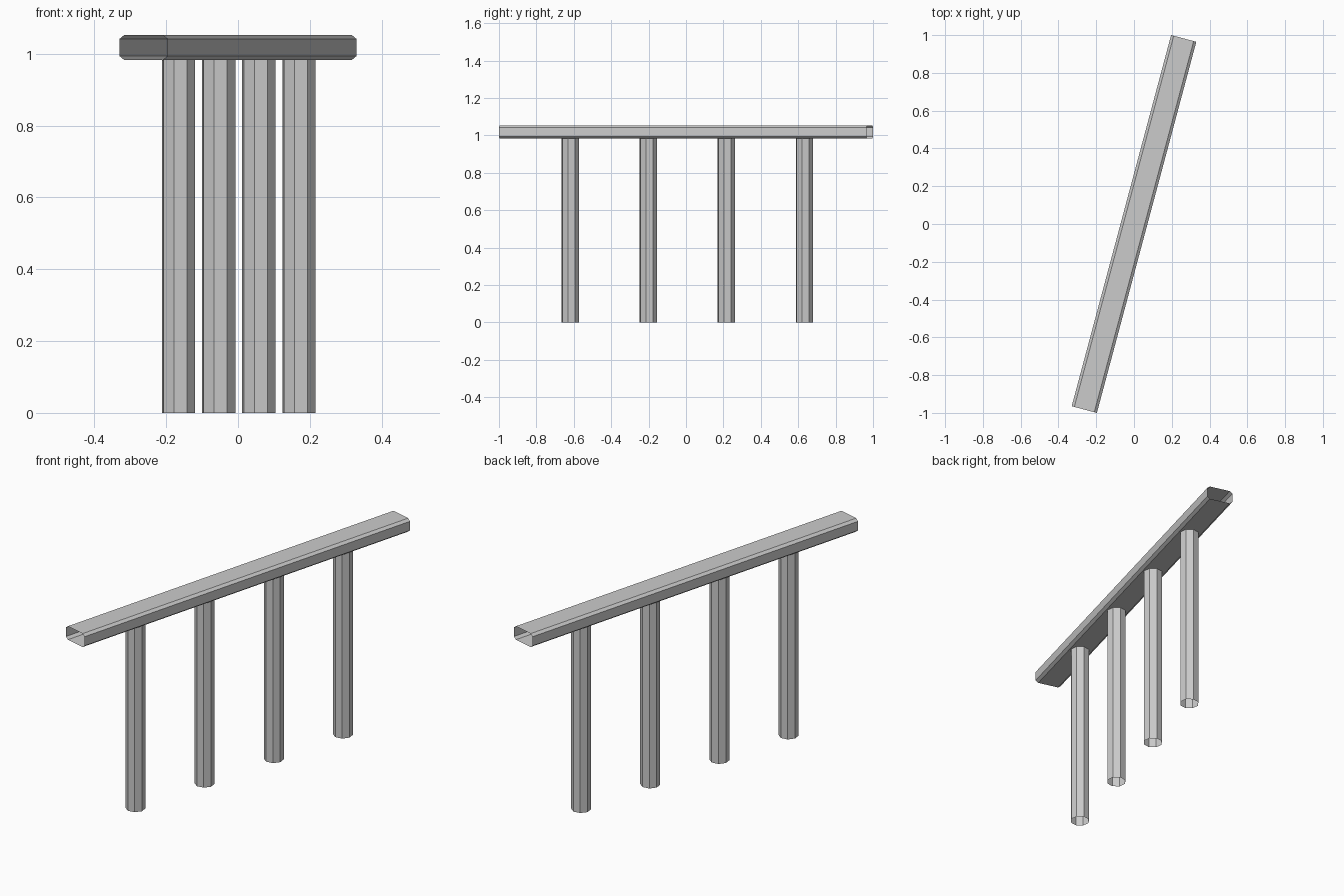
import bpy, bmesh, math
from mathutils import Matrix

if "Cube" in bpy.data.objects:
    bpy.data.objects.remove(bpy.data.objects["Cube"])

TURN = Matrix.Rotation(math.radians(-15), 4, 'Z')   # whole railing is turned in plan
LENGTH, WIDTH = 2.034, 0.138
Z0, Z1 = 0.982, 1.053
CX, CZ = 0.0144, 0.0115                              # rail corner chamfer


def open_tube(name, ring_a, ring_b):
    """Join two matching rings with flat sides, leaving both ends open."""
    bm = bmesh.new()
    a = [bm.verts.new(TURN @ Matrix.Translation(p) @ Matrix.Identity(4).to_translation()) for p in ring_a]
    b = [bm.verts.new(TURN @ Matrix.Translation(p) @ Matrix.Identity(4).to_translation()) for p in ring_b]
    n = len(a)
    for i in range(n):
        j = (i + 1) % n
        bm.faces.new((a[i], a[j], b[j], b[i]))
    mesh = bpy.data.meshes.new(name)
    bm.to_mesh(mesh)
    bm.free()
    obj = bpy.data.objects.new(name, mesh)
    bpy.context.collection.objects.link(obj)
    return obj


# Handrail: hollow box section with chamfered corners
h = WIDTH / 2
profile = [(-h + CX, Z0), (h - CX, Z0), (h, Z0 + CZ), (h, Z1 - CZ),
           (h - CX, Z1), (-h + CX, Z1), (-h, Z1 - CZ), (-h, Z0 + CZ)]
open_tube("handrail",
          [(x, -LENGTH / 2, z) for x, z in profile],
          [(x, LENGTH / 2, z) for x, z in profile])

# Posts: four hollow octagonal tubes under the rail
R, SPACING, OFFSET = 0.048, 0.432, 0.0075
for k in range(4):
    y = (k - 1.5) * SPACING + OFFSET
    ring = [(R * math.cos(i * math.pi / 4), y + R * math.sin(i * math.pi / 4)) for i in range(8)]
    open_tube(f"post_{k + 1}",
              [(px, py, 0) for px, py in ring],
              [(px, py, Z0) for px, py in ring])
